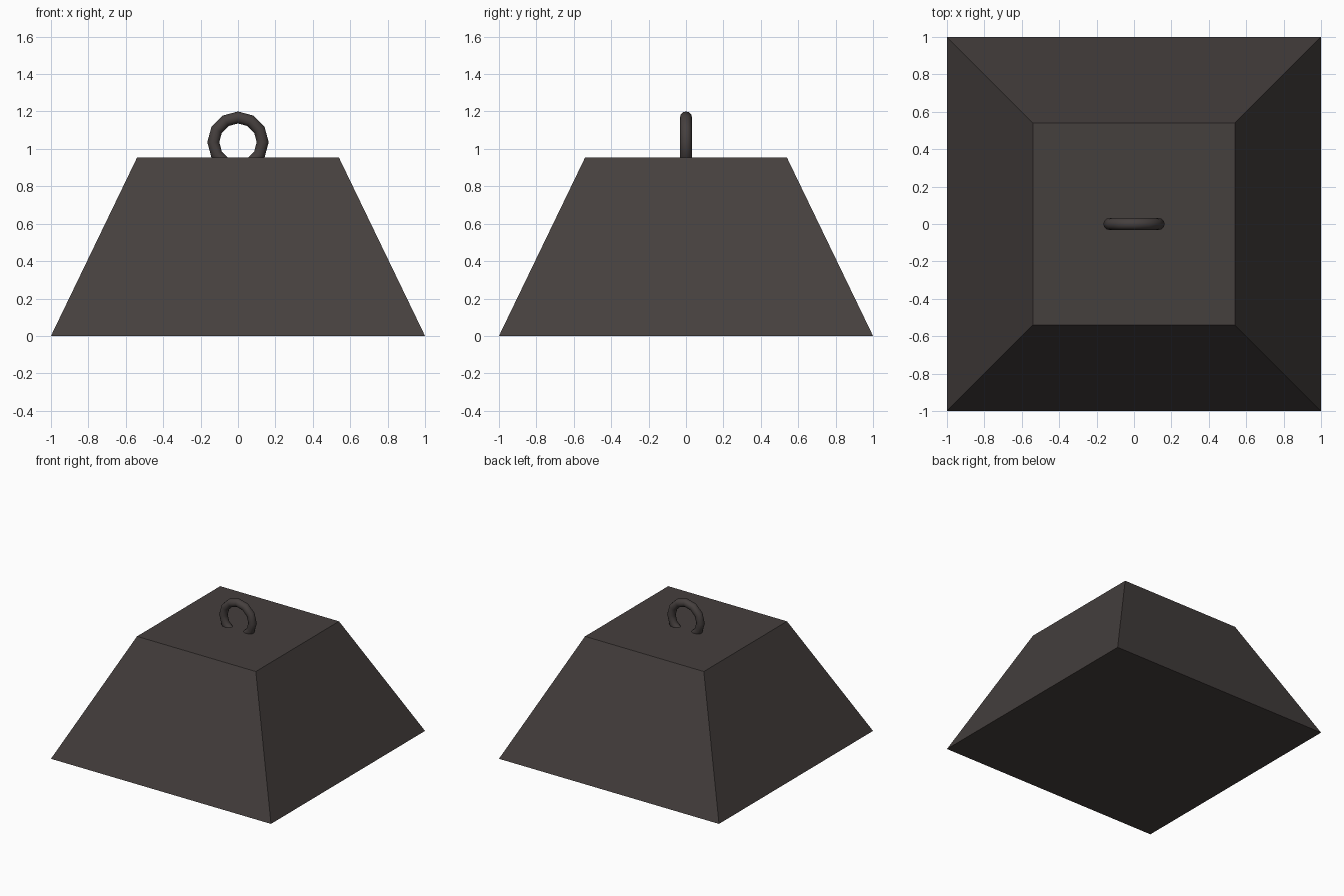
import bpy
import math

if "Cube" in bpy.data.objects:
    bpy.data.objects.remove(bpy.data.objects["Cube"])

# Dark iron shared by both parts
iron = bpy.data.materials.new("dark_iron")
iron.diffuse_color = (0.060, 0.050, 0.048, 1)
iron.use_nodes = True
iron.node_tree.nodes["Principled BSDF"].inputs["Base Color"].default_value = iron.diffuse_color

BASE, TOP, HEIGHT = 1.0, 0.54, 0.953

# Weight block: four-sided frustum
bpy.ops.mesh.primitive_cone_add(
    vertices=4, radius1=BASE * math.sqrt(2), radius2=TOP * math.sqrt(2),
    depth=HEIGHT, location=(0, 0, HEIGHT / 2), rotation=(0, 0, math.pi / 4))
block = bpy.context.object
block.name = "weight_block"
block.data.materials.append(iron)
bpy.ops.object.transform_apply(location=True, rotation=True, scale=True)

# Lifting ring, its lower part sunk into the block
bpy.ops.mesh.primitive_torus_add(
    major_segments=12, minor_segments=12, major_radius=0.132, minor_radius=0.032,
    location=(0, 0, 1.036), rotation=(math.pi / 2, 0, 0))
ring = bpy.context.object
ring.name = "lifting_ring"
ring.data.materials.append(iron)
bpy.ops.object.shade_smooth_by_angle(angle=math.radians(40))
